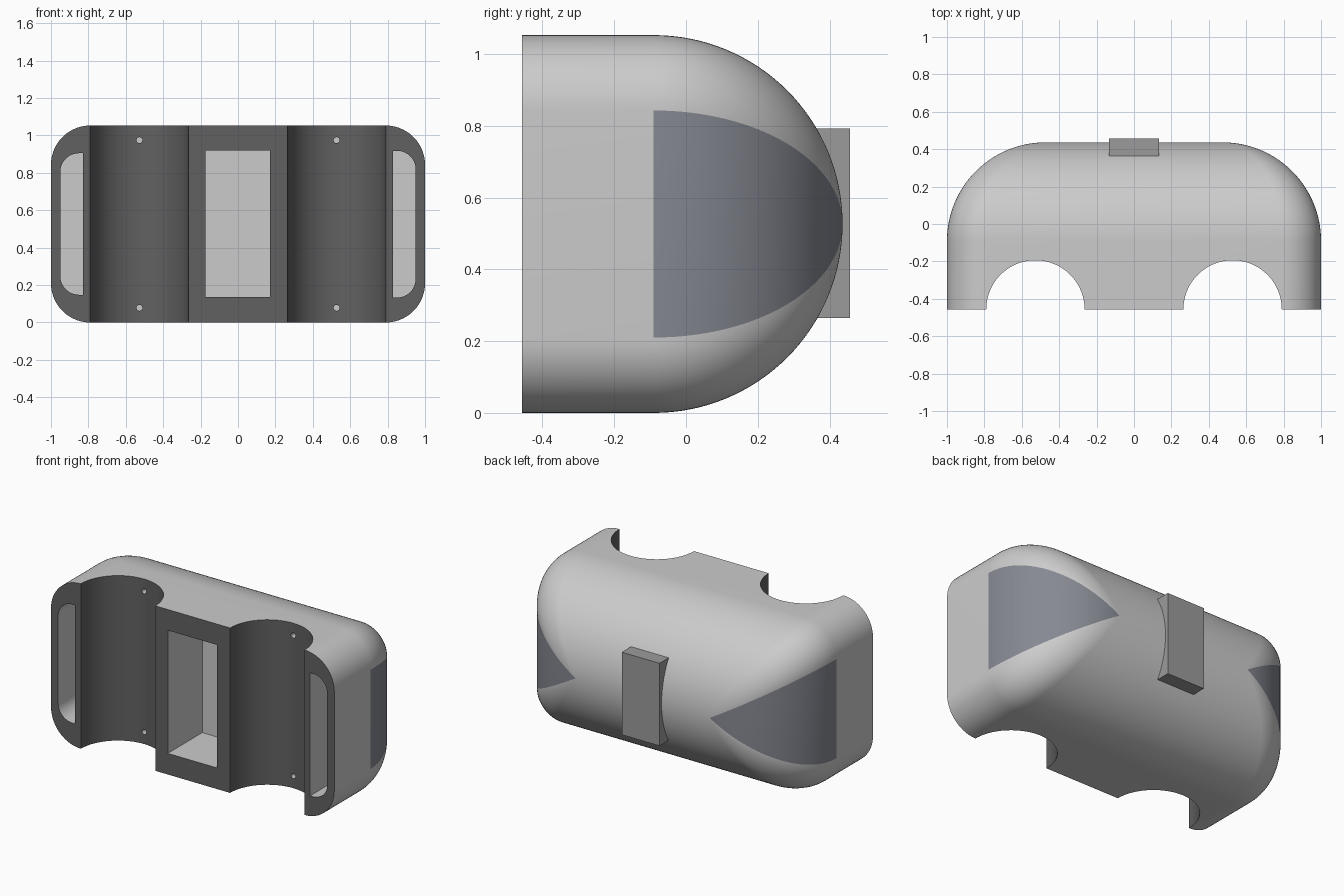
import bpy, bmesh
from math import sin, cos, pi, hypot

if "Cube" in bpy.data.objects:
    bpy.data.objects.remove(bpy.data.objects["Cube"])

R = 0.5265            # half height and back rounding radius
FRONT, MID = -0.457, -0.09
GX, GR = 0.527, 0.263  # groove position and radius


def material(name, *rgb):
    m = bpy.data.materials.new(name)
    m.diffuse_color = (*rgb, 1)
    m.use_nodes = True
    m.node_tree.nodes["Principled BSDF"].inputs["Base Color"].default_value = m.diffuse_color
    return m


def finish(bm, name):
    bmesh.ops.recalc_face_normals(bm, faces=bm.faces)
    me = bpy.data.meshes.new(name)
    bm.to_mesh(me)
    bm.free()
    ob = bpy.data.objects.new(name, me)
    bpy.context.collection.objects.link(ob)
    return ob


def prism(name, pts, a, b, axis):
    """Extrude a 2D outline along y or z from a to b."""
    bm = bmesh.new()
    place = (lambda u, v, t: (u, t, v)) if axis == 'y' else (lambda u, v, t: (u, v, t))
    lo, hi = [[bm.verts.new(place(u, v, t)) for u, v in pts] for t in (a, b)]
    bm.faces.new(lo)
    bm.faces.new(hi[::-1])
    n = len(pts)
    for i in range(n):
        j = (i + 1) % n
        bm.faces.new((lo[i], lo[j], hi[j], hi[i]))
    return finish(bm, name)


def arc(cx, cy, r, a, b, n):
    return [(cx + r * cos(a + (b - a) * i / n), cy + r * sin(a + (b - a) * i / n))
            for i in range(n + 1)]


def circle(cx, cy, r, n):
    return arc(cx, cy, r, 0, 2 * pi, n)[:-1]


# Body: rounded rectangle sections shrinking to a line along the back
N, STEPS = 14, 32
M = N + 1
sections = [(FRONT, 1.0)] + [(MID + R * sin(pi / 2 * k / STEPS), cos(pi / 2 * k / STEPS))
                             for k in range(STEPS + 1)]
bm = bmesh.new()
rings = []
for y, s in sections:
    r, w, h = 0.21 * s, 1 - R + R * s, R * s
    pts = []
    for k, (sx, sz) in enumerate(((1, 1), (-1, 1), (-1, -1), (1, -1))):
        pts += arc(sx * (w - r), R + sz * (h - r), r, k * pi / 2, (k + 1) * pi / 2, N)
    rings.append([bm.verts.new((x, y, z)) for x, z in pts])
bm.faces.new(rings[0])
for k in range(len(rings) - 1):
    for i in range(4 * M):
        j = (i + 1) % (4 * M)
        f = bm.faces.new((rings[k][i], rings[k][j], rings[k + 1][j], rings[k + 1][i]))
        if k >= 1 and i in (2 * M - 1, 4 * M - 1):   # tapered side panels
            f.material_index = 1
bmesh.ops.remove_doubles(bm, verts=bm.verts, dist=1e-5)
body = finish(bm, "body")
for m in (material("shell_grey", 0.8, 0.8, 0.8),
          material("side_panel", 0.24, 0.25, 0.29),
          material("front_dark", 0.12, 0.12, 0.12)):
    body.data.materials.append(m)

# Cutters: centre pocket, grooves, side slots and pin holes
cutters = [prism("pocket_cutter", [(-.175, .135), (.172, .135), (.172, .92), (-.175, .92)],
                 -0.6, -0.11, 'y')]
for s, z0, z1 in ((1, .133, .918), (-1, .148, .905)):
    cutters.append(prism("groove_cutter", circle(s * GX, FRONT, GR, 96), -0.2, 1.3, 'z'))
    slot = [(.83, z0)] + arc(.85, z0 + .1, .1, -pi / 2, 0, 10) \
        + arc(.85, z1 - .1, .1, 0, pi / 2, 10) + [(.83, z1)]
    cutters.append(prism("slot_cutter", [(s * x, z) for x, z in slot], -0.6, -0.11, 'y'))
    for z in (.078, .975):
        cutters.append(prism("hole_cutter", circle(s * GX, z, .016, 16), -0.4, -0.11, 'y'))

bpy.context.view_layer.objects.active = body
for c in cutters:
    c.hide_render = True
    mod = body.modifiers.new("cut", 'BOOLEAN')
    mod.operation, mod.solver, mod.object = 'DIFFERENCE', 'EXACT', c
    bpy.ops.object.modifier_apply(modifier=mod.name)
for c in cutters:
    bpy.data.objects.remove(c)

# Dark front face and grooves
for p in body.data.polygons:
    x, y, z = p.center
    in_groove = abs(hypot(abs(x) - GX, y - FRONT) - GR) < 0.005 and abs(p.normal.z) < 0.1
    if y < FRONT + 0.001 or in_groove:
        p.material_index = 2

bpy.ops.object.select_all(action='DESELECT')
body.select_set(True)
bpy.ops.object.shade_smooth_by_angle(angle=0.5)

# Raised block on the back
block = prism("back_block", [(-.133, .265), (.133, .265), (.133, .792), (-.133, .792)],
              0.33, 0.457, 'y')
block.data.materials.append(material("block_grey", 0.33, 0.33, 0.33))
